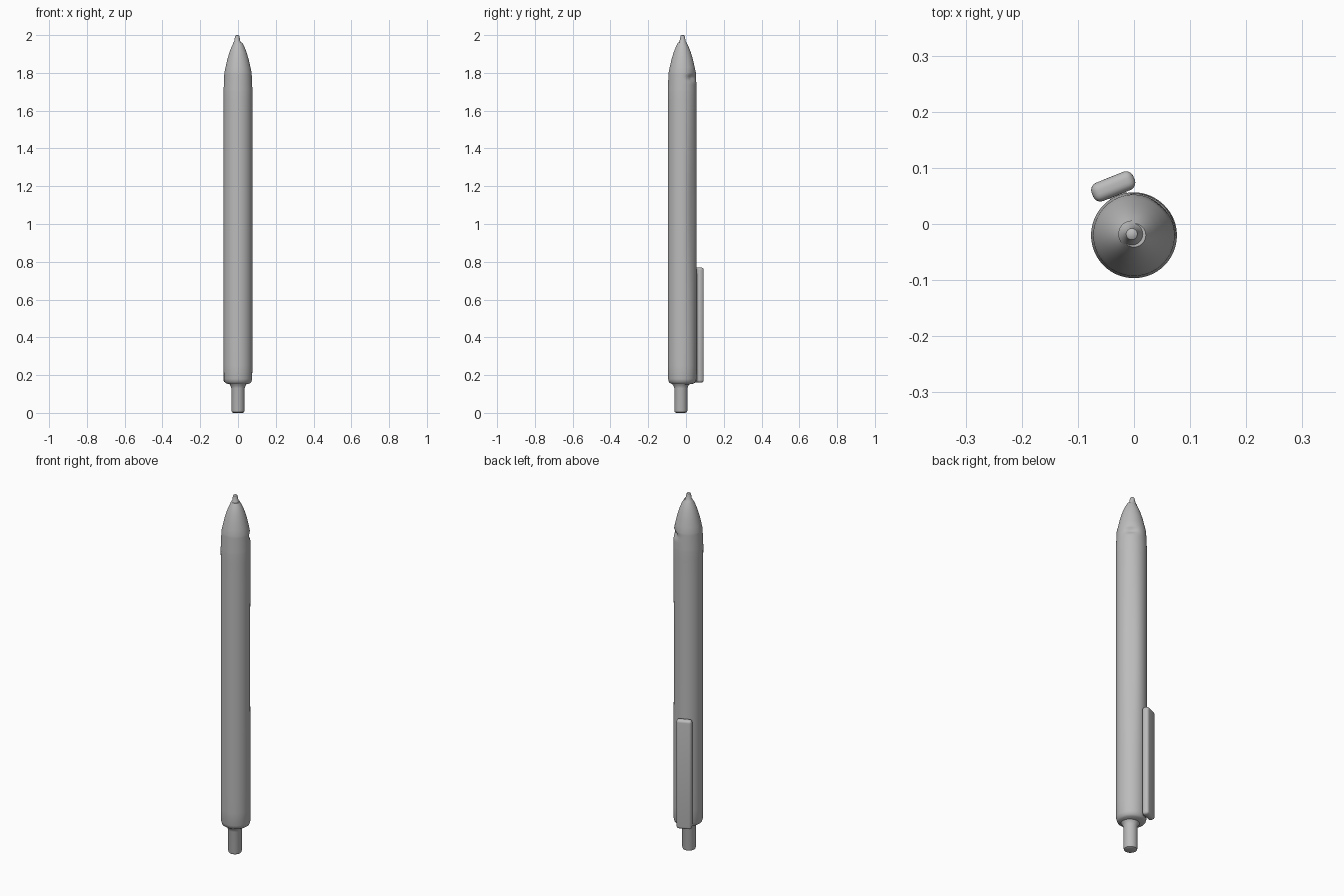
import bpy, bmesh
from math import sin, cos, pi, radians, exp
from mathutils import Vector

cube = bpy.data.objects.get("Cube")
if cube:
    bpy.data.objects.remove(cube, do_unlink=True)

grey = bpy.data.materials.new("plain grey")
grey.use_nodes = True
grey.diffuse_color = (0.5, 0.5, 0.5, 1)
bsdf = grey.node_tree.nodes["Principled BSDF"]
bsdf.inputs["Base Color"].default_value = grey.diffuse_color
bsdf.inputs["Roughness"].default_value = 0.6


def finish(name, bm):
    bmesh.ops.recalc_face_normals(bm, faces=bm.faces)
    mesh = bpy.data.meshes.new(name)
    bm.to_mesh(mesh)
    bm.free()
    mesh.materials.append(grey)
    obj = bpy.data.objects.new(name, mesh)
    bpy.context.collection.objects.link(obj)
    bpy.ops.object.select_all(action='DESELECT')
    obj.select_set(True)
    bpy.context.view_layer.objects.active = obj
    bpy.ops.object.shade_smooth_by_angle(angle=radians(40))
    return obj


def lathe(name, profile, centre, shape=None, sides=64):
    """Revolve (radius, z) points; shape may return a changed position."""
    bm = bmesh.new()
    rings = []
    for r, z in profile:
        ring = []
        for i in range(sides):
            a = 2 * pi * i / sides
            rad = r * shape(a, z) if shape else r
            ring.append(bm.verts.new((centre[0] + rad * cos(a),
                                      centre[1] + rad * sin(a), z)))
        rings.append(ring)
    for low, high in zip(rings, rings[1:]):
        for i in range(sides):
            j = (i + 1) % sides
            bm.faces.new((low[i], low[j], high[j], high[i]))
    bm.faces.new(rings[0][::-1])
    bm.faces.new(rings[-1])
    return finish(name, bm)


def barrel_shape(a, z):
    """Shallow flat along one side, with a dent where the nose begins."""
    d = (a - radians(48) + pi) % (2 * pi) - pi
    side = exp(-(d / 0.45) ** 2)
    flat = 0.07 * exp(-((z - 1.1) / 0.4) ** 2)
    dent = 0.2 * exp(-((z - 1.775) / 0.015) ** 2)
    return 1 - side * (flat + dent)


# Barrel with rounded lower rim and closely spaced rings at the dent
barrel_profile = [(0.034, 0.15), (0.06, 0.155), (0.07, 0.162), (0.075, 0.18)]
barrel_profile += [(0.076, 0.25 + 0.1 * i) for i in range(15)]
barrel_profile += [(0.0765 - 0.0004 * i, 1.70 + 0.01 * i) for i in range(11)]
barrel_profile += [(0.066, 1.83), (0.057, 1.87), (0.045, 1.91),
                   (0.033, 1.94), (0.021, 1.962)]
barrel = lathe("barrel", barrel_profile, (0, -0.02), barrel_shape)

# Writing tip
tip = lathe("tip", [(0.024, 1.955), (0.016, 1.968), (0.013, 1.985),
                    (0.010, 1.997), (0.005, 2.0)], (-0.004, -0.018), sides=32)

# Push button with a small collar
button = lathe("push_button", [(0.024, 0), (0.032, 0.004), (0.035, 0.014),
                               (0.035, 0.13), (0.04, 0.145), (0.05, 0.157)],
               (0, -0.027), sides=40)


def rounded_bar(name, size, location, bevel):
    bm = bmesh.new()
    bmesh.ops.create_cube(bm, size=1)
    bmesh.ops.scale(bm, vec=Vector(size), verts=bm.verts)
    bmesh.ops.bevel(bm, geom=bm.edges[:], offset=bevel, segments=5,
                    profile=0.5, affect='EDGES')
    obj = finish(name, bm)
    obj.location = location
    obj.rotation_euler.z = radians(22)
    return obj


# Pocket clip and the rib joining it to the barrel
clip = rounded_bar("clip", (0.08, 0.035, 0.61), (-0.037, 0.067, 0.465), 0.014)
rib = rounded_bar("clip_rib", (0.032, 0.04, 0.57), (-0.027, 0.047, 0.455), 0.006)
